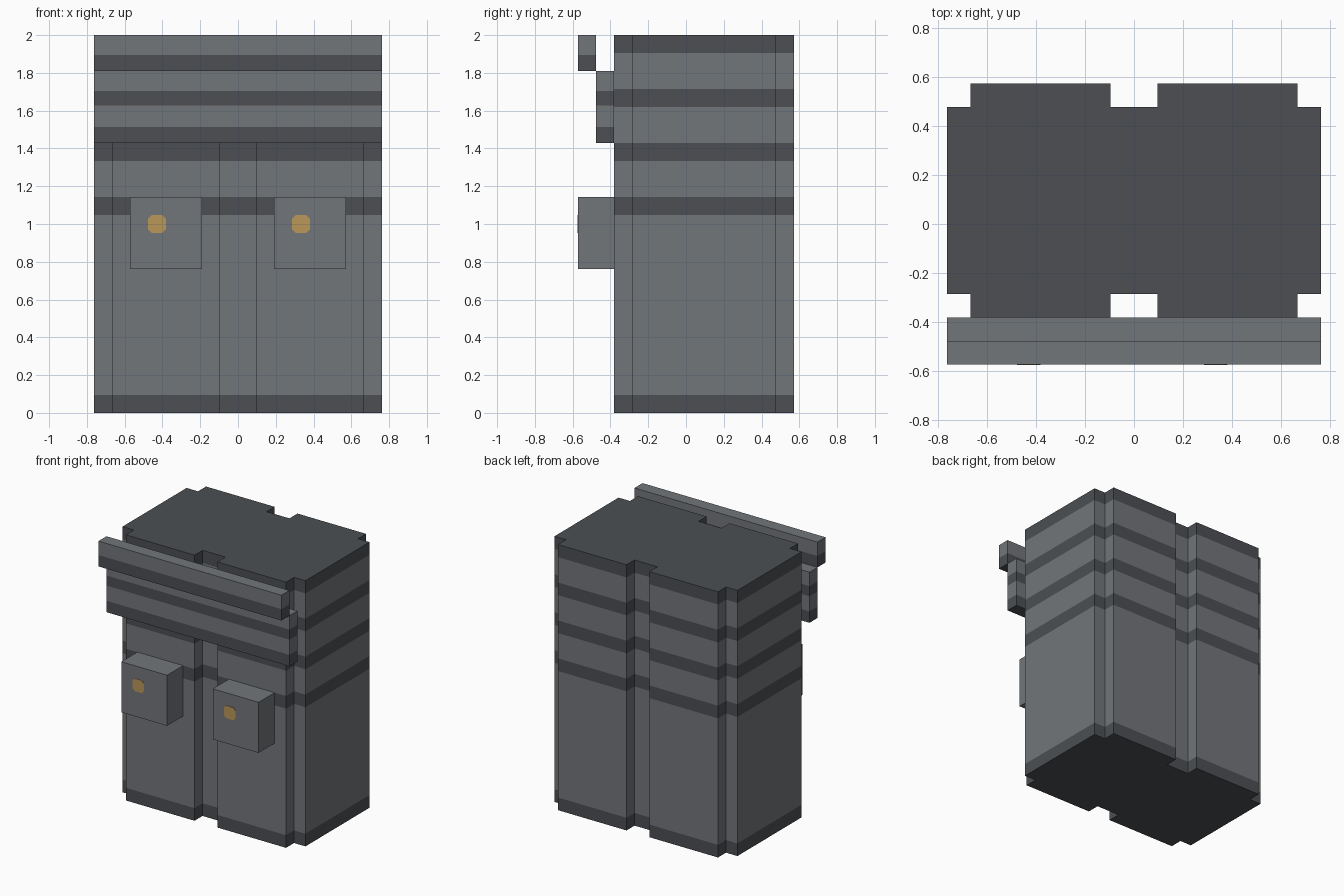
import bpy
import bmesh

cube = bpy.data.objects.get("Cube")
if cube:
    bpy.data.objects.remove(cube, do_unlink=True)

U = 2 / 21  # block size: the model is 21 blocks tall


def make_material(name, rgb):
    mat = bpy.data.materials.new(name)
    mat.use_nodes = True
    colour = (*rgb, 1)
    mat.diffuse_color = colour
    mat.node_tree.nodes["Principled BSDF"].inputs["Base Color"].default_value = colour
    return mat


LIGHT = make_material("light grey", (0.17, 0.18, 0.195))
DARK = make_material("dark grey", (0.072, 0.078, 0.087))
AMBER = make_material("amber", (0.49, 0.31, 0.1))


def finish(name, bm, materials):
    bmesh.ops.recalc_face_normals(bm, faces=bm.faces)
    mesh = bpy.data.meshes.new(name)
    bm.to_mesh(mesh)
    bm.free()
    for mat in materials:
        mesh.materials.append(mat)
    obj = bpy.data.objects.new(name, mesh)
    bpy.context.collection.objects.link(obj)
    return obj


def banded_prism(name, outline, levels, first_dark=True, top_dark=False):
    """Stack an outline through levels, alternating dark and light bands."""
    bm = bmesh.new()
    rings = [[bm.verts.new((x * U, y * U, z * U)) for x, y in outline] for z in levels]
    count = len(outline)
    for band, (low, high) in enumerate(zip(rings, rings[1:])):
        for i in range(count):
            j = (i + 1) % count
            face = bm.faces.new((low[i], low[j], high[j], high[i]))
            face.material_index = int((band % 2 == 0) == first_dark)
    bm.faces.new(rings[0]).material_index = int(first_dark)
    bm.faces.new(rings[-1]).material_index = int(top_dark)
    return finish(name, bm, [LIGHT, DARK])


def rectangle(x0, x1, y0, y1):
    return [(x0, y0), (x1, y0), (x1, y1), (x0, y1)]


# Body: notched corners and a groove down the middle of front and back
FRONT, BACK = -4, 6
front_edge = [(-8, FRONT + 1), (-7, FRONT + 1), (-7, FRONT), (-1, FRONT), (-1, FRONT + 1)]
front_edge += [(-x, y) for x, y in reversed(front_edge)]
back_edge = [(x, FRONT + BACK - y) for x, y in reversed(front_edge)]
banded_prism("cabinet_body", front_edge + back_edge,
             [0, 1, 11, 12, 14, 15, 17, 18, 20, 21], top_dark=True)

# Stepped canopy across the front
banded_prism("lower_canopy", rectangle(-8, 8, -5, FRONT), [15, 15.9, 17.1, 17.9, 19])
banded_prism("upper_canopy", rectangle(-8, 8, -6, -5), [19, 19.9, 21])

# Two projecting boxes, each with an amber button
for side, x in (("right", -6), ("left", 2)):
    banded_prism(side + "_box", rectangle(x, x + 4, -6, FRONT), [8, 12], first_dark=False)

    bm = bmesh.new()
    cx, cz, half, cut = x + 1.5, 10.5, 0.5, 0.3
    corners = [(-half, -cut), (-cut, -half), (cut, -half), (half, -cut),
               (half, cut), (cut, half), (-cut, half), (-half, cut)]
    face = bm.faces.new([bm.verts.new(((cx + a) * U, -6 * U, (cz + b) * U))
                         for a, b in corners])
    extruded = bmesh.ops.extrude_face_region(bm, geom=[face])["geom"]
    moved = [v for v in extruded if isinstance(v, bmesh.types.BMVert)]
    bmesh.ops.translate(bm, verts=moved, vec=(0, -0.003, 0))
    finish(side + "_button", bm, [AMBER])
